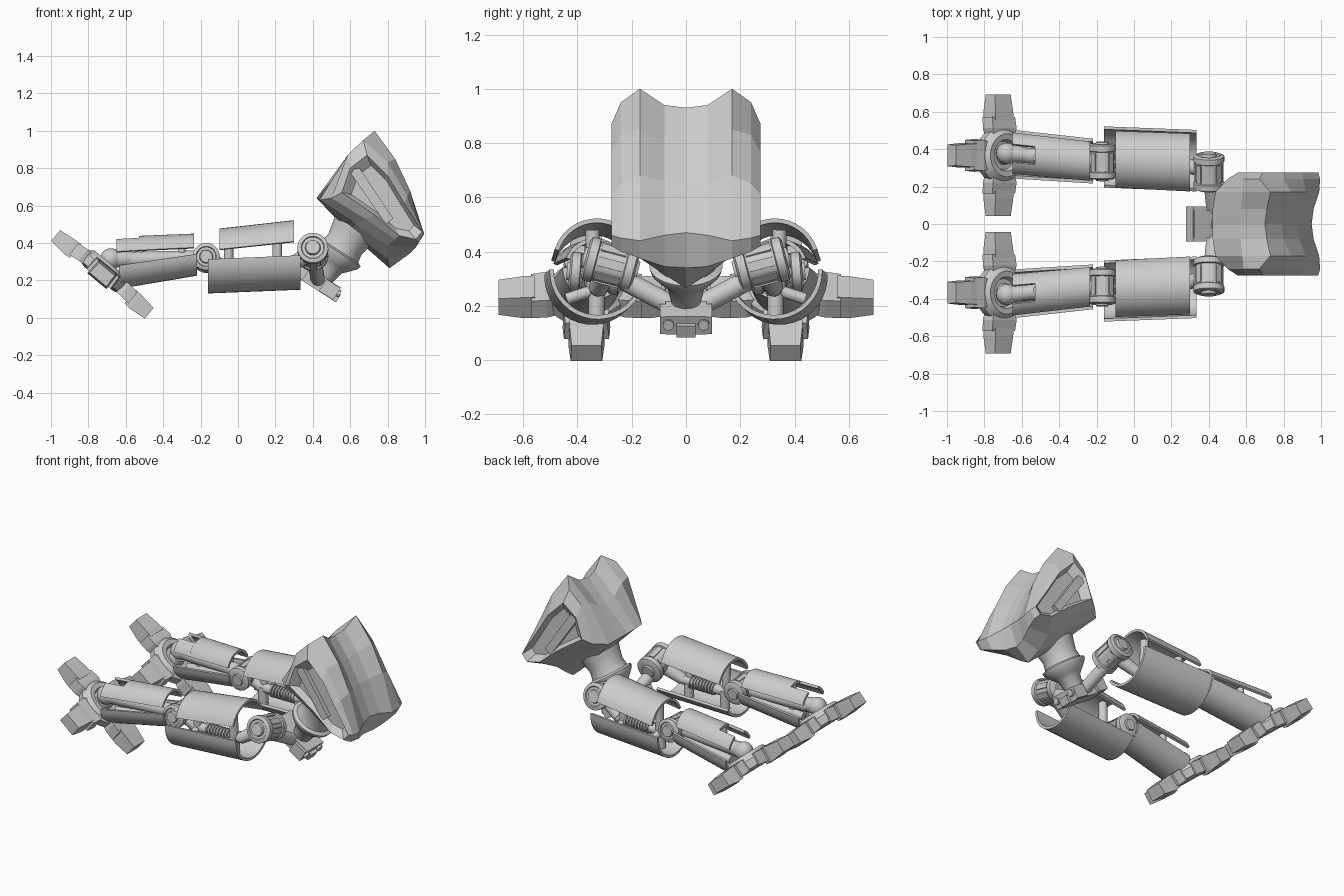
import bpy, bmesh, math
from mathutils import Vector as V

if "Cube" in bpy.data.objects:
    bpy.data.objects.remove(bpy.data.objects["Cube"])

def finish(name, bm, mirror=False, smooth=True):
    bmesh.ops.recalc_face_normals(bm, faces=bm.faces)
    me = bpy.data.meshes.new(name)
    bm.to_mesh(me)
    bm.free()
    ob = bpy.data.objects.new(name, me)
    bpy.context.collection.objects.link(ob)
    if mirror:
        m = ob.modifiers.new("Mirror", 'MIRROR')
        m.use_axis = (False, True, False)
        m.use_mirror_merge = False
    if smooth:
        bpy.ops.object.select_all(action='DESELECT')
        ob.select_set(True)
        bpy.context.view_layer.objects.active = ob
        bpy.ops.object.shade_smooth_by_angle(angle=math.radians(35))
    return ob

def loft(bm, sections):
    rings = [[bm.verts.new(p) for p in s] for s in sections]
    n = len(rings[0])
    for a, b in zip(rings, rings[1:]):
        for i in range(n):
            j = (i + 1) % n
            bm.faces.new((a[i], a[j], b[j], b[i]))
    bm.faces.new(rings[0])
    bm.faces.new(rings[-1])

def lathe(bm, origin, axis, profile, seg=24):
    """profile: (radius, distance along axis)"""
    o, d = V(origin), V(axis).normalized()
    e = d.orthogonal().normalized()
    f = d.cross(e)
    loft(bm, [[o + d * t + (e * math.cos(k * math.tau / seg) + f * math.sin(k * math.tau / seg)) * r
               for k in range(seg)] for r, t in profile])

def tube(bm, p0, p1, r0, r1=None, seg=20):
    d = V(p1) - V(p0)
    lathe(bm, p0, d, [(r0, 0), (r1 or r0, d.length)], seg)

def box(bm, c, ax, size):
    """box on axes ax with full sizes"""
    c = V(c)
    a, b, n = (x * s / 2 for x, s in zip(ax, size))
    loft(bm, [[c + n * k + a * i + b * j for i, j in ((-1, -1), (1, -1), (1, 1), (-1, 1))] for k in (-1, 1)])

def shell(name, p0, p1, r0, r1, a0, a1, thick=0.016, steps=16):
    """curved armour plate around the line p0-p1, angles from outward, through up"""
    bm = bmesh.new()
    ang = [math.radians(a0 + (a1 - a0) * k / steps) for k in range(steps + 1)]
    secs = []
    for p, r in ((p0, r0), (p1, r1)):
        pts = [(a, r) for a in ang] + [(a, r - thick) for a in reversed(ang)]
        secs.append([V(p) + V((0, math.cos(a) * q, math.sin(a) * q)) for a, q in pts])
    loft(bm, secs)
    return finish(name, bm, True)

def joint(name, c, axis, r, half):
    """pivot drum with stepped end caps and raised ribs"""
    bm = bmesh.new()
    d = V(axis).normalized()
    c = V(c)
    h = half
    lathe(bm, c, d, [(r * .45, -h * 1.1), (r * .5, -h), (r * .8, -h), (r, -h * .92), (r, -h * .6),
                     (r * .9, -h * .56), (r * .9, h * .56), (r, h * .6), (r, h * .92), (r * .8, h),
                     (r * .75, h), (r * .7, h * .94), (r * .5, h * .94), (r * .45, h * 1.1)], 28)
    e = d.orthogonal().normalized()
    f = d.cross(e)
    for k in range(8):
        a = k * math.tau / 8
        out = e * math.cos(a) + f * math.sin(a)
        box(bm, c + out * r * .88, (d, out, d.cross(out)), (h, r * .13, r * .42))
    finish(name, bm, True)

# Chest: faceted hull lofted across y from side profiles, with recessed flanks
slices = {
    0.0:  [(.42, .64), (.57, .79), (.70, .93), (.79, .80), (.87, .66), (.95, .47), (.90, .34), (.81, .265), (.60, .45)],
    0.08: [(.42, .64), (.57, .81), (.71, .94), (.80, .81), (.88, .66), (.96, .46), (.92, .345), (.80, .315), (.60, .46)],
    0.17: [(.435, .63), (.58, .86), (.73, 1.0), (.84, .85), (.92, .68), (.99, .44), (.95, .375), (.80, .385), (.63, .50)],
    0.24: [(.50, .64), (.585, .87), (.67, .95), (.80, .83), (.905, .65), (.995, .45), (.965, .40), (.84, .42), (.68, .53)],
    0.275: [(.555, .67), (.60, .80), (.69, .87), (.80, .76), (.89, .61), (.985, .46), (.95, .42), (.86, .44), (.73, .55)]}
ys = sorted(slices)
half = [(y, slices[y]) for y in ys]
cx, cz = (sum(p[i] for p in slices[.275]) / 9 for i in (0, 1))
half.append((.235, [(cx + (x - cx) * .78, cz + (z - cz) * .78) for x, z in slices[.275]]))
bm = bmesh.new()
loft(bm, [[(x, y, z) for x, z in s] for y, s in [(-y, s) for y, s in reversed(half[1:])] + half])
finish("chest", bm, smooth=False)

# Diagonal flank plates lying in the recesses
bm = bmesh.new()
loft(bm, [[(x, y, z) for x, z in ((.59, .79), (.65, .80), (.83, .53), (.79, .50))] for y in (.22, .262)])
finish("flank_plate", bm, True, False)

# Waist: stepped turned column
W, A = V((.48, 0, .25)), V((.54, 0, .84)).normalized()
bm = bmesh.new()
lathe(bm, W, A, [(.05, -.06), (.07, .03), (.09, .05), (.13, .095), (.135, .115), (.113, .125),
                 (.105, .17), (.118, .23), (.135, .30)], 32)
finish("waist", bm)

# Pelvis block with front clasp details
Y = V((0, 1, 0))
L = V((.84, 0, -.54)).normalized()
c = V((.415, 0, .20))
bm = bmesh.new()
box(bm, c, (L, Y, A), (.27, .15, .08))
box(bm, c + L * .09, (L, Y, A), (.09, .19, .075))
box(bm, c - L * .10, (L, Y, A), (.08, .185, .07))
box(bm, c + L * .14 - A * .015, (L, Y, A), (.03, .07, .05))
for s in (-1, 1):
    tube(bm, c + L * .10 + Y * s * .065, c + L * .15 + Y * s * .065 + A * .01, .02)
finish("pelvis", bm)

# Hips
hip, hip_axis = V((.40, .278, .352)), V((0, .95, .25))
bm = bmesh.new()
tube(bm, (.43, .03, .19), (.41, .22, .29), .038)
finish("hip_strut", bm, True)
joint("hip_joint", hip, hip_axis, .083, .095)

# Thigh core: rods, spring rings and studs that carry the shells
bm = bmesh.new()
knee = V((-.17, .335, .32))
tube(bm, hip, (.25, .325, .265), .045, .035)
tube(bm, (.27, .325, .265), (-.10, .335, .26), .03)
tube(bm, knee, (-.06, .335, .26), .045, .035)
for k in range(9):
    x = .02 + k * .02
    tube(bm, (x, .33, .262), (x + .01, .33, .262), .04)
for x, top in ((-.05, .46), (.21, .48)):
    tube(bm, (x, .34, .26), (x, .345, top), .026)
    tube(bm, (x, .33, .27), (x, .33, .155), .03)
    tube(bm, (x, .33, .26), (x, .44, .225), .022)
finish("thigh_core", bm, True)
shell("thigh_upper_shell", (-.10, .345, .317), (.30, .328, .358), .16, .164, 18, 160)
shell("thigh_lower_shell", (-.16, .345, .307), (.335, .325, .328), .177, .178, 212, 362)

# Knee
joint("knee_joint", knee, (0, .98, .08), .073, .095)

# Calf
ankle = V((-.68, .378, .315))
bm = bmesh.new()
tube(bm, knee, (-.62, .37, .31), .042)
tube(bm, (-.25, .32, .28), (-.60, .35, .24), .025)
tube(bm, (-.25, .36, .28), (-.60, .39, .24), .025)
for x in (-.30, -.52):
    tube(bm, (x, .35, .25), (x, .355, .425), .02)
finish("calf_core", bm, True)
shell("calf_upper_shell", (-.53, .366, .322), (-.235, .336, .338), .116, .112, 20, 160)
shell("calf_shell_tab_outer", (-.65, .378, .314), (-.53, .366, .322), .118, .116, 20, 65)
shell("calf_shell_tab_inner", (-.65, .378, .314), (-.53, .366, .322), .118, .116, 115, 160)
shell("calf_lower_shell", (-.635, .372, .285), (-.22, .336, .345), .13, .12, 185, 358)

# Ankle ball and collar
bm = bmesh.new()
lathe(bm, ankle, A, [(max(.003, .057 * math.sin(k * math.pi / 12)), -.057 * math.cos(k * math.pi / 12))
                     for k in range(13)], 24)
tube(bm, ankle, (-.57, .368, .315), .05, .04)
finish("ankle", bm, True)

# Foot: tilted disc with four bent toes
C = V((-.71, .367, .25))
N = V((.64, 0, .77)).normalized()
U = V((.77, 0, -.64)).normalized()
bm = bmesh.new()
lathe(bm, C, N, [(.10, -.055), (.145, -.04), (.15, .01), (.135, .032), (.115, .048), (.085, .045),
                 (.075, .02), (.05, .02), (.045, .05)], 28)
finish("foot_disc", bm, True)
bm = bmesh.new()
for d in (U, -U, Y, -Y):
    e = N.cross(d)
    for segs in (((.10, .075, -.045, .025), (.145, .088, -.048, .03), (.205, .083, -.055, .022)),
                 ((.19, .066, -.066, .028), (.23, .066, -.070, .026), (.325, .058, -.060, .014))):
        loft(bm, [[C + d * r + e * w + N * lo, C + d * r - e * w + N * lo,
                   C + d * r - e * w * .94 + N * hi, C + d * r + e * w * .94 + N * hi]
                  for r, w, lo, hi in segs])
finish("toes", bm, True, False)
